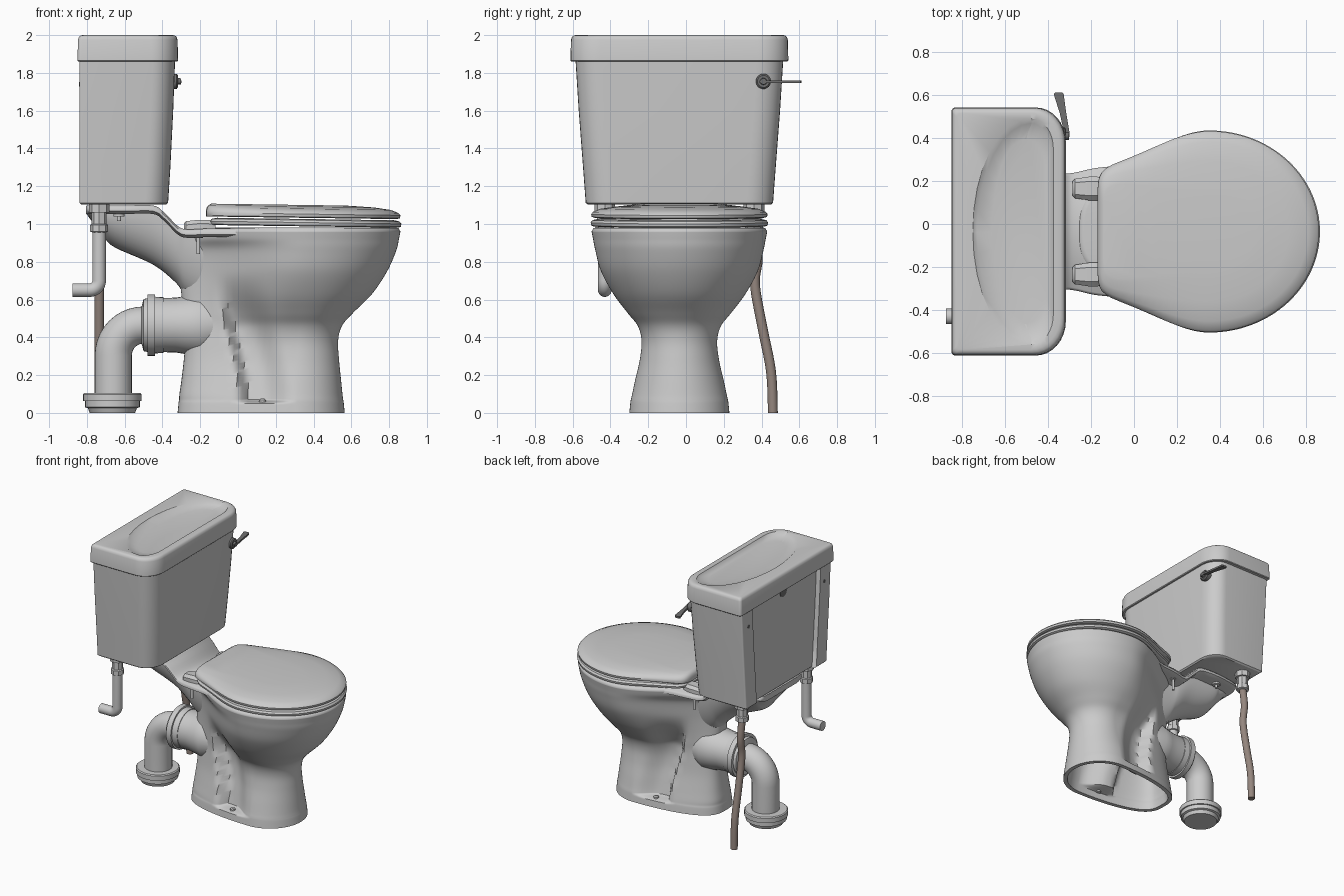
import bpy, bmesh
from math import sin, cos, pi
from mathutils import Vector

if "Cube" in bpy.data.objects:
    bpy.data.objects.remove(bpy.data.objects["Cube"])

CY = -0.035  # symmetry plane of the toilet
def paint(name, c):
    m = bpy.data.materials.new(name)
    m.diffuse_color = (*c, 1)
    m.use_nodes = True
    m.node_tree.nodes["Principled BSDF"].inputs["Base Color"].default_value = m.diffuse_color
    return m
METAL = paint("dark_metal", (.16, .16, .16))
COPPER = paint("dull_copper", (.3, .24, .21))

def sm(a, b, v):
    t = min(1, max(0, (v - a) / (b - a)))
    return t * t * (3 - 2 * t)

def spline(rows, n=5):
    out = []
    for i in range(len(rows) - 1):
        q = [rows[max(0, min(len(rows) - 1, i + k))] for k in (-1, 0, 1, 2)]
        for j in range(n):
            t = j / n
            out.append(tuple(b + .5 * t * (c - a + t * (2*a - 5*b + 4*c - d + t * (3*(b - c) + d - a)))
                             for a, b, c, d in zip(*q)))
    return out + [tuple(rows[-1])]

def loft(name, rings, cap0=True, cap1=True, mat=None, angle=35):
    bm = bmesh.new()
    vs = [[bm.verts.new((p[0], p[1] + CY, p[2])) for p in r] for r in rings]
    n = len(vs[0])
    for a, b in zip(vs, vs[1:]):
        for i in range(n):
            bm.faces.new((a[i], a[(i + 1) % n], b[(i + 1) % n], b[i]))
    if cap0: bm.faces.new(vs[0][::-1])
    if cap1: bm.faces.new(vs[-1])
    bmesh.ops.recalc_face_normals(bm, faces=bm.faces)
    me = bpy.data.meshes.new(name)
    bm.to_mesh(me)
    bm.free()
    ob = bpy.data.objects.new(name, me)
    bpy.context.collection.objects.link(ob)
    if mat: me.materials.append(mat)
    bpy.context.view_layer.objects.active = ob
    ob.select_set(True)
    bpy.ops.object.shade_smooth_by_angle(angle=angle * pi / 180)
    ob.select_set(False)
    return ob

def sweep(name, pts, radii, side=(0, 1, 0), mat=None, n=24):
    pts = [Vector(p) for p in pts]
    side = Vector(side)
    rings = []
    for i, p in enumerate(pts):
        t = (pts[min(i + 1, len(pts) - 1)] - pts[max(i - 1, 0)]).normalized()
        r = radii[i] if isinstance(radii, list) else radii
        up = t.cross(side)
        rings.append([p + r * (cos(2*pi*k/n) * side + sin(2*pi*k/n) * up) for k in range(n)])
    return loft(name, rings, mat=mat)

def upright(name, x, y, steps, mat=None, n=24):
    return sweep(name, [(x, y, z) for z, r in steps], [r for z, r in steps], mat=mat, n=n)

def lying(name, y, z, steps, mat=None):
    return sweep(name, [(x, y, z) for x, r in steps], [r for x, r in steps], mat=mat, n=32)

# Egg outline: elliptical front, tapering squarish back; scoop hollows the pedestal sides
def egg(z, xb, xf, xc, w, wr, n=3, scoop=0, N=128):
    ring = []
    for i in range(N):
        c, s = cos(2*pi*i/N), sin(2*pi*i/N)
        if c >= 0:
            x, y = xc + (xf - xc) * c, w * s
        else:
            m = (abs(c)**n + abs(s)**n) ** (-1 / n)
            a = min(1, -c * m)
            x, y = xc - (xc - xb) * a, s * m * (w + (wr - w) * sm(0, 1, a))
        if scoop:
            r = x + .12 * sm(.07, .75, z)
            d = scoop * sm(0, .06, r) * (1 - sm(.12, .3, r)) * sm(.05, .07, z) * (1 - sm(.45, .75, z))
            y -= max(-abs(y), min(abs(y), d)) * (1 if y > 0 else -1)
        ring.append((x, y, z))
    return ring

# Rectangle with elliptical corners, front and back radii separate
def rrect(z, xb, xf, w, fr, br, K=8, rec=0):
    ring = []
    for cx, cy, (rx, ry), a0 in ((xf - fr[0], w - fr[1], fr, 0), (xb + br[0], w - br[1], br, 1),
                                 (xb + br[0], br[1] - w, br, 2), (xf - fr[0], fr[1] - w, fr, 3)):
        for k in range(K + 1):
            a = (a0 + k / K) * pi / 2
            ring.append((cx + rx * cos(a), cy + ry * sin(a), z))
        if rec and a0 == 1:
            e = w - .13
            ring += [(xb, e, z), (xb + rec, e - .01, z), (xb + rec, .01 - e, z), (xb, -e, z)]
    return ring

# Bowl and pedestal: z, back x, front x, widest x, half width, rear half width
shell = [(0, -.32, .565, .3, .265, .24), (.05, -.315, .56, .3, .26, .235), (.07, -.312, .557, .3, .257, .23),
         (.1, -.31, .553, .3, .25, .225), (.17, -.3, .546, .3, .235, .21), (.28, -.287, .535, .31, .21, .19),
         (.38, -.28, .53, .32, .2, .18), (.46, -.28, .55, .33, .22, .17), (.53, -.29, .61, .33, .275, .16),
         (.63, -.3, .71, .33, .35, .15), (.75, -.31, .79, .34, .415, .15), (.86, -.3, .838, .35, .445, .18),
         (.92, -.28, .852, .35, .457, .25), (.96, -.26, .86, .35, .465, .28)]
inner = [egg(z, b + .03, f - .03, c, w - .03, r - .03, scoop=.085)
         for z, b, f, c, w, r in spline(shell[:10], 3)][::-1]
outer = [egg(*row, scoop=.085) for row in spline(shell, 6)]
basin = [(.978, -.25, .85, .35, .455, .27), (.982, -.23, .83, .35, .44, .26), (.982, -.02, .73, .35, .33, .2),
         (.97, -.03, .74, .35, .34, .2), (.85, -.01, .73, .35, .34, .18), (.7, .02, .62, .3, .27, .15),
         (.55, .05, .46, .25, .19, .12), (.4, .08, .34, .2, .12, .09), (.32, .12, .27, .19, .06, .05)]
loft("bowl_and_pedestal", inner + outer + [egg(*r) for r in basin], cap0=False, angle=50)

# Rear neck beneath the cistern
neck = spline([(-.8, .16, 1.075, 1.05), (-.71, .17, 1.075, .93), (-.65, .18, 1.075, .875), (-.45, .18, 1.06, .785),
               (-.33, .17, .97, .69), (-.26, .16, .95, .61), (-.05, .15, .94, .5)])
loft("rear_neck", [[(x, w * cos(k*pi/20), zt - (zt - zb) * sin(k*pi/20)) for k in range(21)]
                   for x, w, zt, zb in neck], angle=50)
deck = spline([(-.805, .2, 1.095), (-.78, .26, 1.098), (-.6, .29, 1.098), (-.45, .28, 1.098), (-.39, .275, 1.06),
               (-.32, .27, .99), (-.27, .275, .972), (-.18, .295, .975), (-.05, .31, .975), (.05, .34, .975)])
loft("rear_deck", [[(x, w - .012, z), (x, w, z - .012), (x, w, z - .03), (x, w - .03, z - .045),
                    (x, .03 - w, z - .045), (x, -w, z - .03), (x, -w, z - .012), (x, .012 - w, z)]
                   for x, w, z in deck], angle=50)

# Outlet spigot, trap and waste pipe
lying("outlet_spigot", 0, .465, [(-.05, .12), (-.2, .17), (-.27, .155), (-.33, .145), (-.42, .143)])
sweep("trap", spline([(.19, 0, .34), (.1, 0, .3), (0, 0, .36), (-.1, 0, .45), (-.25, 0, .465)]), .1)
lying("waste_collar", 0, .465, [(-.395, .148), (-.44, .15), (-.44, .163), (-.48, .163), (-.48, .142),
                               (-.5, .138), (-.51, .1)])
bend = [(-.5 - .16 * sin(k*pi/20), 0, .305 + .16 * cos(k*pi/20)) for k in range(11)]
sweep("waste_pipe", [(-.42, 0, .465)] + bend + [(-.66, 0, .05)], .098, n=32)
upright("floor_collar", -.665, 0, [(0, .12), (.025, .13), (.03, .145), (.062, .145), (.062, .155),
                                   (.098, .155), (.105, .148), (.105, .09)], n=32)

# Seat ring and lid
def plan(z, inset):
    return egg(z, -.15 + inset, .865 - inset, .35, .47 - inset, .315 - inset, 9)
hole = (.05, .67, .35, .28, .2)
def tilt(rings, k):
    return [[(x, y, z - k * (x + .17)) for x, y, z in r] for r in rings]
seat = [plan(.995, .015), plan(1.0, .003), plan(1.015, 0), plan(1.028, .01), plan(1.034, .04),
        egg(1.034, *hole), egg(1.0, *hole), plan(.995, .015)]
loft("seat", tilt(seat, .014), False, False)
lid = [egg(z, -.17 + i * .1, .86 - i, .35, .467 - i, .315 - i * .3, 9) for z, i in
       ((1.04, .02), (1.045, .003), (1.06, 0), (1.072, .01), (1.088, .05), (1.1, .14), (1.106, .25), (1.108, .29))]
loft("seat_lid", tilt(lid, .014))

# Cistern with recessed back
tank = [rrect(z, -.84 + i, f - i, w - i, (.12, .14), (.012, .012), rec=.03) for z, f, w, i in
        ((1.103, -.37, .495, .01), (1.112, -.37, .496, 0), (1.3, -.358, .51, 0), (1.6, -.343, .533, 0), (1.87, -.333, .55, 0))]
loft("cistern", tank)
# Cistern lid with dished top
top = [rrect(z, -.85 + i, -.317 - i, .577 - i, (.14, .16), (.02, .02)) for z, i in
       ((1.86, .005), (1.865, 0), (1.975, .003), (1.99, .008), (1.997, .016), (2.0, .026))]
top += [rrect(2.0, -.75, -.375, .525, (.1, .14), (.27, .525)),
        rrect(1.985, -.73, -.385, .505, (.1, .14), (.26, .505)),
        rrect(1.972, -.66, -.41, .43, (.09, .13), (.15, .43))]
loft("cistern_lid", top)
lying("overflow_hole_plug", 0, 1.83, [(-.815, .04), (-.805, .04)], METAL)

# Flush lever
lying("lever_boss", .445, 1.755, [(-.37, .04), (-.325, .04), (-.318, .032), (-.318, .018), (-.302, .016)], METAL)
arm = [(.425, -.314, .012), (.46, -.313, .013), (.55, -.33, .015), (.615, -.345, .021), (.64, -.35, .023), (.647, -.351, .016)]
loft("flush_lever", [[(x + h, y, 1.747), (x + h, y, 1.761), (x - h, y, 1.761), (x - h, y, 1.747)]
                     for y, x, h in arm], mat=METAL)

# Mirrored fixings: hinges, bolts, wall screws, floor screws, pipe unions
for tag, s in (("left", -1), ("right", 1)):
    hinge = [(-.285, .035, 1.005), (-.275, .045, 1.015), (-.21, .055, 1.022), (-.17, .055, 1.022), (-.12, .04, 1.02)]
    loft(tag + "_hinge", [[(x, .2*s + h, .972), (x, .2*s + h, z - .02), (x, .2*s + h*.6, z), (x, .2*s - h*.6, z),
                           (x, .2*s - h, z - .02), (x, .2*s - h, .972)] for x, h, z in hinge])
    upright(tag + "_hinge_bolt", -.21, .23*s, [(.84, .01), (.925, .01), (.925, .025), (.945, .025)], n=12)
    upright(tag + "_cistern_bolt", -.63, .22*s, [(1.015, .01), (1.04, .01), (1.04, .03), (1.065, .03)], n=12)
    lying(tag + "_wall_screw", .465*s, 1.74, [(-.843, .012), (-.835, .012)], METAL)
    upright(tag + "_floor_screw", .13, .215*s, [(.045, .018), (.068, .018), (.075, .01)], n=12)
    upright(tag + "_union_nut", -.735, .395*s, [(.955, .035), (.96, .048), (.995, .048), (1.0, .04), (1.06, .04),
                                               (1.06, .055), (1.105, .055)], n=8)
elbow = [(-.785 + .05 * cos(k*pi/16), -.395, .7 - .05 * sin(k*pi/16)) for k in range(9)]
sweep("overflow_pipe", [(-.735, -.395, .97)] + elbow + [(-.875, -.395, .65)], .036)
feed = spline([(-.735, .395, .97), (-.735, .415, .82), (-.735, .4, .68), (-.735, .44, .45),
               (-.735, .485, .22), (-.735, .495, 0)])
sweep("supply_pipe", feed, .026, side=(1, 0, 0), mat=COPPER)
